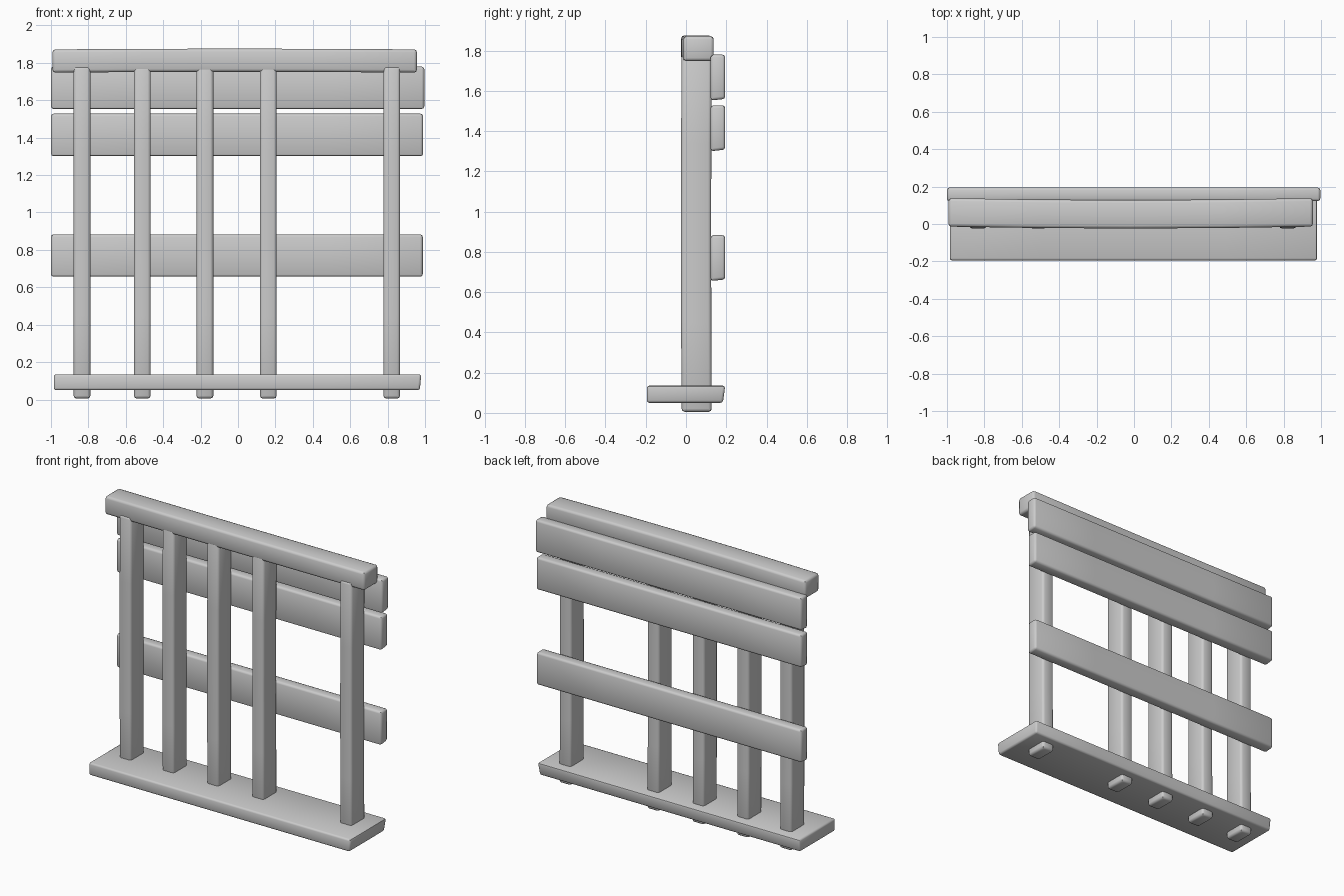
import bpy, bmesh

if "Cube" in bpy.data.objects:
    bpy.data.objects.remove(bpy.data.objects["Cube"])

def board(name, lo, hi, axis=0, bevel=0.016, bow=(0, 0, 0), shear=None):
    """Softly bevelled timber between two corners, optionally bowed along its length."""
    bm = bmesh.new()
    bmesh.ops.create_cube(bm, size=1)
    long_edges = [e for e in bm.edges
                  if abs(e.verts[0].co[axis] - e.verts[1].co[axis]) > 0.5]
    bmesh.ops.subdivide_edges(bm, edges=long_edges, cuts=3)
    for v in bm.verts:
        t = v.co[axis] * 2
        unit = v.co.copy()
        for i in range(3):
            v.co[i] = lo[i] + (unit[i] + 0.5) * (hi[i] - lo[i]) + bow[i] * (1 - t * t)
        if shear:
            v.co += shear(unit)
    bmesh.ops.recalc_face_normals(bm, faces=bm.faces[:])
    mesh = bpy.data.meshes.new(name)
    bm.to_mesh(mesh)
    bm.free()
    ob = bpy.data.objects.new(name, mesh)
    bpy.context.collection.objects.link(ob)
    mod = ob.modifiers.new("worn_edges", 'BEVEL')
    mod.width = bevel
    mod.segments = 2
    mod.limit_method = 'ANGLE'
    bpy.ops.object.select_all(action='DESELECT')
    ob.select_set(True)
    bpy.context.view_layer.objects.active = ob
    bpy.ops.object.modifier_apply(modifier=mod.name)
    bpy.ops.object.shade_smooth_by_angle(angle=0.8)
    return ob

from mathutils import Vector

# Base plank, its back and right edges cut slightly askew
board("base_plank", (-0.985, -0.195, 0.05), (0.98, 0.195, 0.135), bevel=0.012,
      shear=lambda u: Vector((-0.008 if u.x > 0.4 and u.z < 0 else 0,
                              -0.012 if u.y > 0 and u.z < 0 else 0, 0)))

# Uprights, unevenly spaced, passing through the base
for i, x in enumerate((-0.834, -0.512, -0.177, 0.162, 0.822)):
    board(f"upright_{i + 1}", (x - 0.045, -0.022, 0.005), (x + 0.045, 0.128, 1.78),
          axis=2, bow=(0, -0.003, 0))

# Horizontal slats fixed to the back
for i, (z, right) in enumerate(((0.655, 0.988), (1.30, 0.99), (1.552, 0.996))):
    board(f"back_slat_{i + 1}", (-1.0, 0.122, z), (right, 0.195, z + 0.228), bevel=0.014,
          shear=lambda u: Vector((0, 0, 0.008 if u.y > 0 and u.z < 0 else 0)))

# Slightly bowed top rail
board("top_rail", (-0.992, -0.014, 1.748), (0.957, 0.138, 1.872), bow=(0, -0.01, 0.004))
